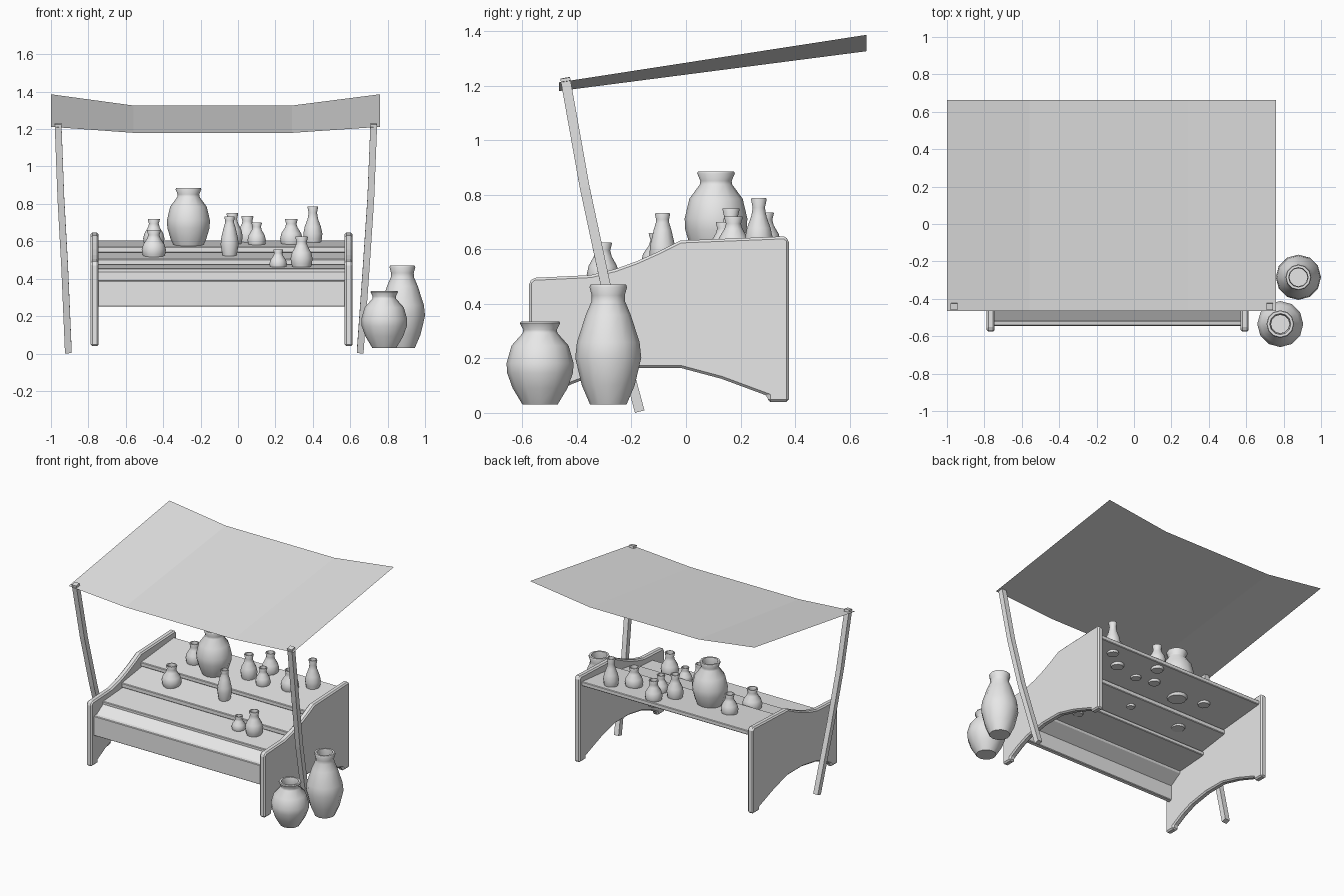
import bpy, bmesh, math
from mathutils import Vector

cube = bpy.data.objects.get("Cube")
if cube:
    bpy.data.objects.remove(cube, do_unlink=True)

grey = bpy.data.materials.new("plain_grey")
grey.use_nodes = True
grey.diffuse_color = (0.8, 0.8, 0.8, 1)
grey.node_tree.nodes["Principled BSDF"].inputs["Base Color"].default_value = (0.8, 0.8, 0.8, 1)


def finish(name, bm, recalc=True):
    if recalc:
        bmesh.ops.recalc_face_normals(bm, faces=bm.faces[:])
    mesh = bpy.data.meshes.new(name)
    bm.to_mesh(mesh)
    bm.free()
    mesh.materials.append(grey)
    obj = bpy.data.objects.new(name, mesh)
    bpy.context.scene.collection.objects.link(obj)
    return obj


def extrude_x(name, profile, x0, x1, bevel):
    """Extrude a y-z outline along x and chamfer its edges."""
    bm = bmesh.new()
    face = bm.faces.new([bm.verts.new((x0, y, z)) for y, z in profile])
    moved = bmesh.ops.extrude_face_region(bm, geom=[face])["geom"]
    bmesh.ops.translate(bm, vec=(x1 - x0, 0, 0),
                        verts=[v for v in moved if isinstance(v, bmesh.types.BMVert)])
    obj = finish(name, bm)
    mod = obj.modifiers.new("chamfer", "BEVEL")
    mod.width = bevel
    mod.segments = 1
    mod.limit_method = "ANGLE"
    mod.angle_limit = math.radians(40)
    return obj


# End panels: sweeping top edge and arched underside
panel = [(-0.575, 0.04), (-0.50, 0.04), (-0.50, 0.062), (-0.42, 0.105), (-0.33, 0.14),
         (-0.18, 0.165), (-0.02, 0.165), (0.13, 0.125), (0.30, 0.062), (0.30, 0.04),
         (0.377, 0.04), (0.377, 0.635), (0.36, 0.647), (-0.02, 0.632), (-0.10, 0.592),
         (-0.18, 0.556), (-0.26, 0.527), (-0.35, 0.505), (-0.56, 0.495), (-0.575, 0.48)]
extrude_x("right_panel", panel, -0.788, -0.745, 0.009)
extrude_x("left_panel", panel, 0.57, 0.613, 0.009)


# Stepped shelves, front board and its sloping top strip
def board(name, y0, z0, y1, z1, thick):
    outline = [(y0, z0), (y1, z1), (y1, z1 - thick), (y0, z0 - thick)]
    extrude_x(name, outline, -0.75, 0.575, 0.004)


board("front_board", -0.545, 0.39, -0.518, 0.395, 0.14)
board("sloping_strip", -0.525, 0.385, -0.43, 0.445, 0.03)
board("lower_shelf", -0.445, 0.455, -0.2, 0.472, 0.028)
board("middle_shelf", -0.235, 0.505, 0.01, 0.54, 0.032)
board("upper_shelf", -0.02, 0.57, 0.35, 0.605, 0.03)

# Canopy: one thin sheet sagging between two folds
bm = bmesh.new()
rows = []
for y, edge_z, mid_z in ((-0.465, 1.212, 1.18), (0.662, 1.386, 1.326)):
    rows.append([bm.verts.new((x, y, z)) for x, z in
                 ((-1.0, edge_z), (-0.56, mid_z), (0.29, mid_z), (0.758, edge_z))])
for a, b, c, d in zip(rows[0], rows[0][1:], rows[1][1:], rows[1]):
    bm.faces.new((a, b, c, d))
finish("canopy", bm, recalc=False)


# Bent square poles
def pole(name, xs):
    pts = [Vector((x, y, z)) for x, y, z in
           zip(xs, (-0.17, -0.295, -0.372, -0.443), (0.006, 0.47, 0.83, 1.228))]
    bm = bmesh.new()
    rings = []
    for i, p in enumerate(pts):
        t = (pts[min(i + 1, 3)] - pts[max(i - 1, 0)]).normalized()
        side = (Vector((1, 0, 0)) - t * t.x).normalized()
        other = t.cross(side)
        rings.append([bm.verts.new(p + 0.018 * (side * a + other * b))
                      for a, b in ((-1, -1), (1, -1), (1, 1), (-1, 1))])
    for lo, hi in zip(rings, rings[1:]):
        for k in range(4):
            n = (k + 1) % 4
            bm.faces.new((lo[k], lo[n], hi[n], hi[k]))
    bm.faces.new(rings[0])
    bm.faces.new(rings[-1])
    finish(name, bm)


pole("right_pole", (-0.907, -0.927, -0.947, -0.962))
pole("left_pole", (0.653, 0.686, 0.71, 0.726))

# Vase outlines as (radius, height) fractions, base to rim
round_shape = [(0.52, 0), (0.82, 0.2), (0.98, 0.38), (1, 0.5), (0.85, 0.71),
               (0.52, 0.86), (0.5, 0.9), (0.6, 0.98)]
tall_shape = [(0.55, 0), (0.8, 0.16), (1, 0.39), (0.95, 0.52), (0.68, 0.75),
              (0.51, 0.86), (0.5, 0.91), (0.57, 0.98)]
squat_shape = [(0.65, 0), (0.93, 0.25), (1, 0.4), (0.88, 0.56), (0.55, 0.74),
               (0.46, 0.85), (0.57, 0.98)]
bottle_shape = [(0.7, 0), (0.95, 0.25), (1, 0.37), (0.85, 0.53), (0.55, 0.71),
                (0.44, 0.85), (0.56, 0.98)]


def vase(name, shape, x, y, base, top, radius, sides=12):
    rim, neck = shape[-1][0], shape[-2][0]
    outline = shape + [(rim - 0.03, 1), (rim - 0.14, 1), (neck - 0.1, 0.88),
                       (0.5, 0.72), (0.6, 0.4)]
    bm = bmesh.new()
    rings = []
    for r, h in outline:
        rings.append([bm.verts.new((x + radius * r * math.cos(math.tau * k / sides),
                                    y + radius * r * math.sin(math.tau * k / sides),
                                    base + (top - base) * h)) for k in range(sides)])
    for lo, hi in zip(rings, rings[1:]):
        for k in range(sides):
            n = (k + 1) % sides
            bm.faces.new((lo[k], lo[n], hi[n], hi[k]))
    bm.faces.new(rings[0])
    bm.faces.new(rings[-1])
    obj = finish(name, bm)
    bpy.ops.object.select_all(action="DESELECT")
    obj.select_set(True)
    bpy.context.view_layer.objects.active = obj
    bpy.ops.object.shade_smooth_by_angle(angle=math.radians(50))


# Large jars on the ground
vase("ground_round_jar", round_shape, 0.782, -0.535, 0.03, 0.335, 0.123)
vase("ground_tall_jar", tall_shape, 0.879, -0.285, 0.03, 0.47, 0.121)

# Pottery on the shelves, bases set slightly into the boards
vase("upper_big_jar", round_shape, -0.265, 0.11, 0.54, 0.885, 0.115)
vase("upper_end_vase", squat_shape, -0.45, 0.155, 0.545, 0.72, 0.057)
vase("upper_centre_vase", squat_shape, -0.03, 0.165, 0.545, 0.75, 0.055)
vase("upper_back_vase", squat_shape, 0.05, 0.29, 0.555, 0.735, 0.057)
vase("upper_small_vase", squat_shape, 0.1, 0.137, 0.545, 0.70, 0.049)
vase("upper_wide_vase", squat_shape, 0.285, 0.174, 0.545, 0.72, 0.06)
vase("upper_bottle", bottle_shape, 0.4, 0.267, 0.555, 0.787, 0.051)
vase("middle_squat_vase", squat_shape, -0.45, -0.1, 0.485, 0.66, 0.065)
vase("middle_slim_vase", tall_shape, -0.045, -0.086, 0.485, 0.732, 0.048)
vase("lower_small_vase", squat_shape, 0.215, -0.298, 0.43, 0.556, 0.047)
vase("lower_large_vase", squat_shape, 0.34, -0.305, 0.43, 0.625, 0.059)
